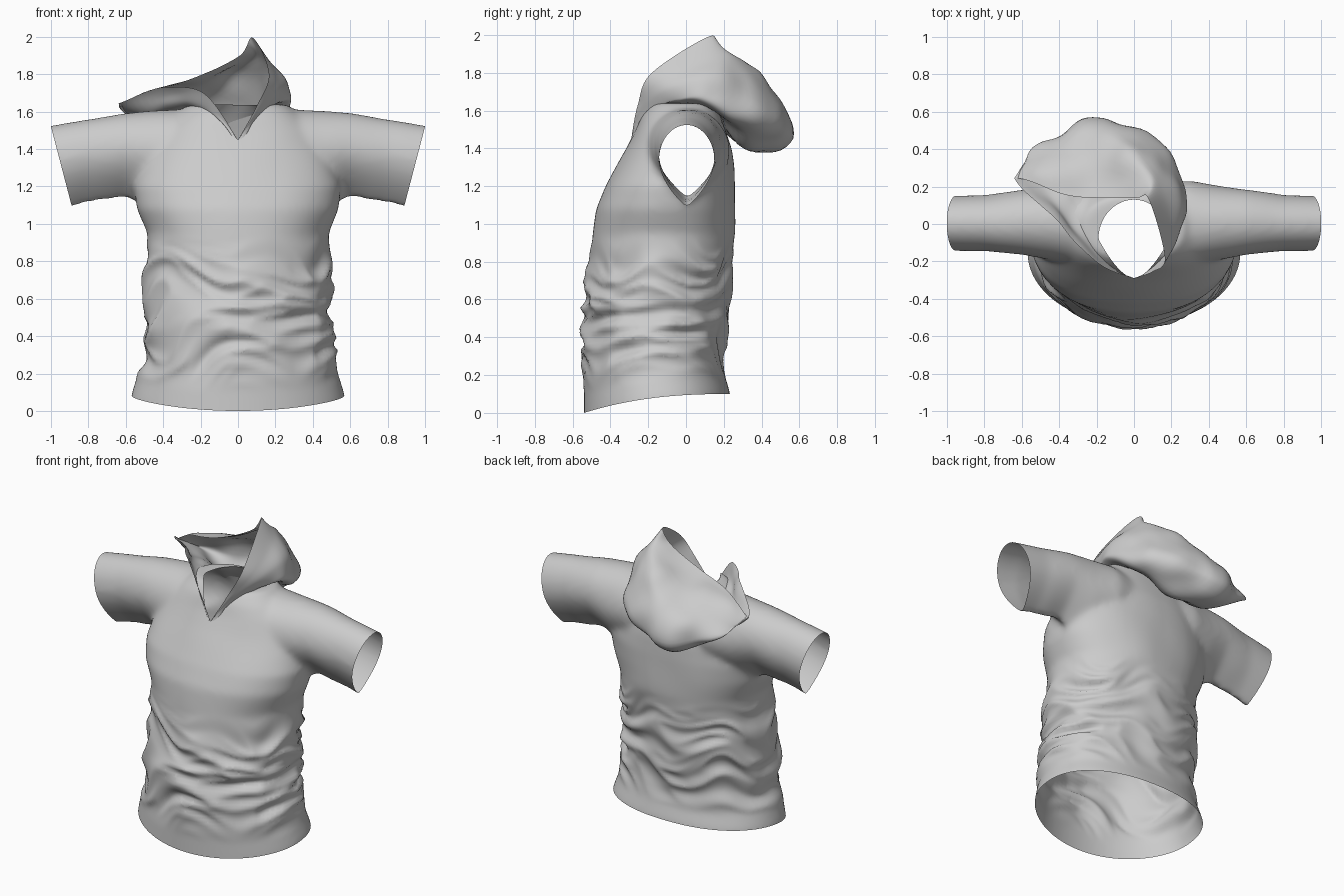
import bpy, bmesh, math
from mathutils import Vector, noise
from mathutils.bvhtree import BVHTree

if "Cube" in bpy.data.objects:
    bpy.data.objects.remove(bpy.data.objects["Cube"])


def smoothstep(a, b, t):
    t = max(0.0, min(1.0, (t - a) / (b - a)))
    return t * t * (3 - 2 * t)


def spow(v, e):
    return math.copysign(abs(v) ** e, v)


def loft(bm, rings):
    rows = [[bm.verts.new(p) for p in r] for r in rings]
    n = len(rows[0])
    for a, b in zip(rows, rows[1:]):
        for i in range(n):
            j = (i + 1) % n
            bm.faces.new((a[i], a[j], b[j], b[i]))
    bm.faces.new(rows[0])
    bm.faces.new(rows[-1])


def catmull(pts, steps):
    out = []
    ext = [pts[0]] + list(pts) + [pts[-1]]
    for i in range(1, len(ext) - 2):
        a, b, c, d = ext[i - 1:i + 3]
        for s in range(steps):
            t = s / steps
            out.append(0.5 * (2 * b + (c - a) * t + (2 * a - 5 * b + 4 * c - d) * t * t
                              + (3 * b - a - 3 * c + d) * t ** 3))
    return out + [pts[-1]]


def make_object(name, bm):
    me = bpy.data.meshes.new(name)
    bm.to_mesh(me)
    bm.free()
    for p in me.polygons:
        p.use_smooth = True
    ob = bpy.data.objects.new(name, me)
    bpy.context.collection.objects.link(ob)
    return ob


# Torso cross-sections: height, half width, front y, back y
TORSO = [(-.1, .585, -.54, .24), (.1, .572, -.54, .235), (.2, .54, -.54, .205),
         (.35, .505, -.545, .20), (.5, .49, -.55, .22), (.65, .49, -.535, .235),
         (.8, .49, -.51, .24), (.95, .485, -.495, .26), (1.08, .54, -.475, .26),
         (1.2, .555, -.425, .26), (1.3, .525, -.37, .255), (1.4, .485, -.315, .24),
         (1.5, .43, -.265, .21), (1.57, .355, -.237, .185), (1.64, .265, -.19, .155)]
# Sleeve cross-sections: x, top z, bottom z, front y, back y
SLEEVE = [(0, 1.60, 1.10, -.22, .20), (.3, 1.615, 1.06, -.225, .235), (.45, 1.605, 1.07, -.195, .205),
          (.6, 1.59, 1.14, -.165, .18), (.8, 1.56, 1.11, -.145, .155), (1.12, 1.505, 1.02, -.143, .147)]

N = 64
ANG = [2 * math.pi * i / N for i in range(N)]


def torso_ring(z, w, f, b):
    # rounder belly, flatter back
    ring = []
    for a in ANG:
        c, s = math.cos(a), math.sin(a)
        e = 1 - .1 * smoothstep(.8, 1.2, z) if s < 0 else .9
        ring.append(Vector((w * spow(c, e), (f + b) / 2 + (b - f) / 2 * spow(s, e), z)))
    return ring


def sleeve_ring(x, zt, zb, f, b):
    # rounded on top, pointed underneath
    h, ring = zt - zb, []
    for a in ANG:
        c, s = math.cos(a), math.sin(a)
        k = c if s >= 0 else math.copysign(1 - abs(s) ** 1.8, c)
        z = zt - .42 * h + (.42 if s >= 0 else .58) * h * s
        ring.append(Vector((x, (f + b) / 2 + (b - f) / 2 * k, z)))
    return ring


# Shirt volume: torso and both sleeves fused and softened
bm = bmesh.new()
loft(bm, [torso_ring(*r) for r in TORSO])
both = [(-r[0],) + r[1:] for r in reversed(SLEEVE[1:])] + SLEEVE
loft(bm, [sleeve_ring(*r) for r in both])
bmesh.ops.recalc_face_normals(bm, faces=bm.faces)
base = make_object("shirt_volume", bm)
rem = base.modifiers.new("fuse", 'REMESH')
rem.mode = 'VOXEL'
rem.voxel_size = 0.016
sm = base.modifiers.new("soften", 'SMOOTH')
sm.factor = 0.5
sm.iterations = 16
dg = bpy.context.evaluated_depsgraph_get()
fused = bpy.data.meshes.new_from_object(base.evaluated_get(dg))
bm = bmesh.new()
bm.from_mesh(fused)
bpy.data.objects.remove(base)
bm.normal_update()


def ridge(q):
    return .5 - 2 * math.sqrt(noise.noise(q) ** 2 + .002)


# Gathered wrinkles round the waist, faint unevenness above
moves = []
for v in bm.verts:
    x, y, z = v.co
    env = smoothstep(.17, .34, z) * (1 - smoothstep(.7, .95, z))
    warp = noise.noise(Vector((x * 2.6, y * 2.6, z * 2)))
    q = Vector((x * 1.8, y * 1.8, z * 6.5 + 1.1 * warp + 4.3))
    d = env * (.8 + .5 * min(1, abs(x) / .5) ** 2) * (
        .034 * ridge(q) + .022 * ridge(Vector((x * 3.5, y * 3.5, z * 11 + 2 * warp))))
    d += .006 * noise.noise(v.co * 4) * smoothstep(.8, 1.0, z) * (1 - smoothstep(.7, .9, abs(x)))
    moves.append(v.normal * d)
for v, m in zip(bm.verts, moves):
    v.co += m


# Open the hem and the cuffs
def trim(co, no):
    geom = bm.verts[:] + bm.edges[:] + bm.faces[:]
    bmesh.ops.bisect_plane(bm, geom=geom, dist=1e-5, plane_co=co, plane_no=no, clear_outer=True)


trim((0, 0, .1), (0, 0, -1))
for s in (-1, 1):
    trim((s, 0, 1.52), (s * .967, 0, -.253))
for v in bm.verts:
    if v.co.z < .5:
        drop = .1 * max(0, min(1, (.23 - v.co.y) / .77)) ** 2.4
        v.co.z -= drop * (1 - (v.co.z - .1) / .4)

# Neckline: pointed at the front, round at the back, lying on the shirt
tree = BVHTree.FromBMesh(bm)


def neckline(a):
    # a = 0 at the front tip, growing towards +x
    x, y = .19 * math.sin(a), -.08 - .21 * math.cos(a)
    if math.cos(a) > 0:
        t = math.asin(math.sin(a)) / (math.pi / 2)
        x, y = .19 * t, -.29 + .21 * abs(t) ** 1.7
    hit = tree.ray_cast(Vector((x, y, 3)), Vector((0, 0, -1)))[0]
    return Vector((x, y, hit.z if hit else 1.5))


samples = [neckline(2 * math.pi * i / 400) for i in range(400)]


def in_neck(c):
    if c.z < 1.38 or not -.29 < c.y < .13:
        return False
    if c.y < -.08:
        return abs(c.x) < .19 * ((c.y + .29) / .21) ** (1 / 1.7)
    return (c.x / .19) ** 2 + ((c.y + .08) / .21) ** 2 < 1


hole = [f for f in bm.faces if in_neck(f.calc_center_median())]
bmesh.ops.delete(bm, geom=hole, context='FACES')
for v in bm.verts:
    if v.is_boundary and v.co.z > 1.3 and abs(v.co.x) < .35:
        v.co = min(samples, key=lambda p: (p - v.co).length_squared)
make_object("shirt", bm)

# Hood: columns from the neckline outwards to the rim, right side to back to left side
HOOD = [
    [(.085, -.243, 1.55), (.095, -.243, 1.58), (.105, -.245, 1.61), (.10, -.255, 1.63)],
    [(.215, -.08, 1.65), (.225, -.10, 1.71), (.20, -.13, 1.765), (.165, -.18, 1.80)],
    [(.285, .08, 1.66), (.255, .14, 1.75), (.16, .16, 1.88), (.08, .13, 1.995)],
    [(.21, .26, 1.54), (.14, .42, 1.60), (.07, .31, 1.87), (.01, .14, 1.90)],
    [(-.07, .34, 1.385), (-.16, .565, 1.46), (-.155, .465, 1.69), (-.19, .14, 1.80)],
    [(-.29, .30, 1.415), (-.42, .47, 1.49), (-.395, .375, 1.665), (-.38, .16, 1.74)],
    [(-.35, .18, 1.57), (-.545, .34, 1.54), (-.615, .31, 1.58), (-.65, .25, 1.63)],
    [(-.26, .0, 1.62), (-.36, .03, 1.64), (-.40, .03, 1.68), (-.42, .01, 1.72)],
    [(-.12, -.225, 1.57), (-.155, -.21, 1.62), (-.185, -.205, 1.68), (-.185, -.215, 1.70)]]
tip = neckline(0)
cols = [[tip] * 5]
for i, c in enumerate(HOOD):
    cols.append([neckline(2 * math.pi * (i + 1) / 10)] + [Vector(p) for p in c])
cols.append([tip] * 5)
lines = [catmull([c[k] for c in cols], 10) for k in range(5)]
lines[0] = [neckline(2 * math.pi * i / 100) for i in range(101)]
grid = [catmull(row, 8) for row in zip(*lines)]
bm = bmesh.new()
vs = [[bm.verts.new(p) for p in row] for row in grid]
for a, b in zip(vs, vs[1:]):
    for i in range(len(a) - 1):
        bm.faces.new((a[i], b[i], b[i + 1], a[i + 1]))
bmesh.ops.remove_doubles(bm, verts=bm.verts, dist=1e-4)
bm.normal_update()
# Soft creases in the fallen cloth
shift = [v.normal * .03 * noise.noise(v.co * 6) * smoothstep(.2, .4, (v.co.xy - Vector((0, -.08))).length)
         for v in bm.verts]
for v, m in zip(bm.verts, shift):
    v.co += m
make_object("hood", bm)
